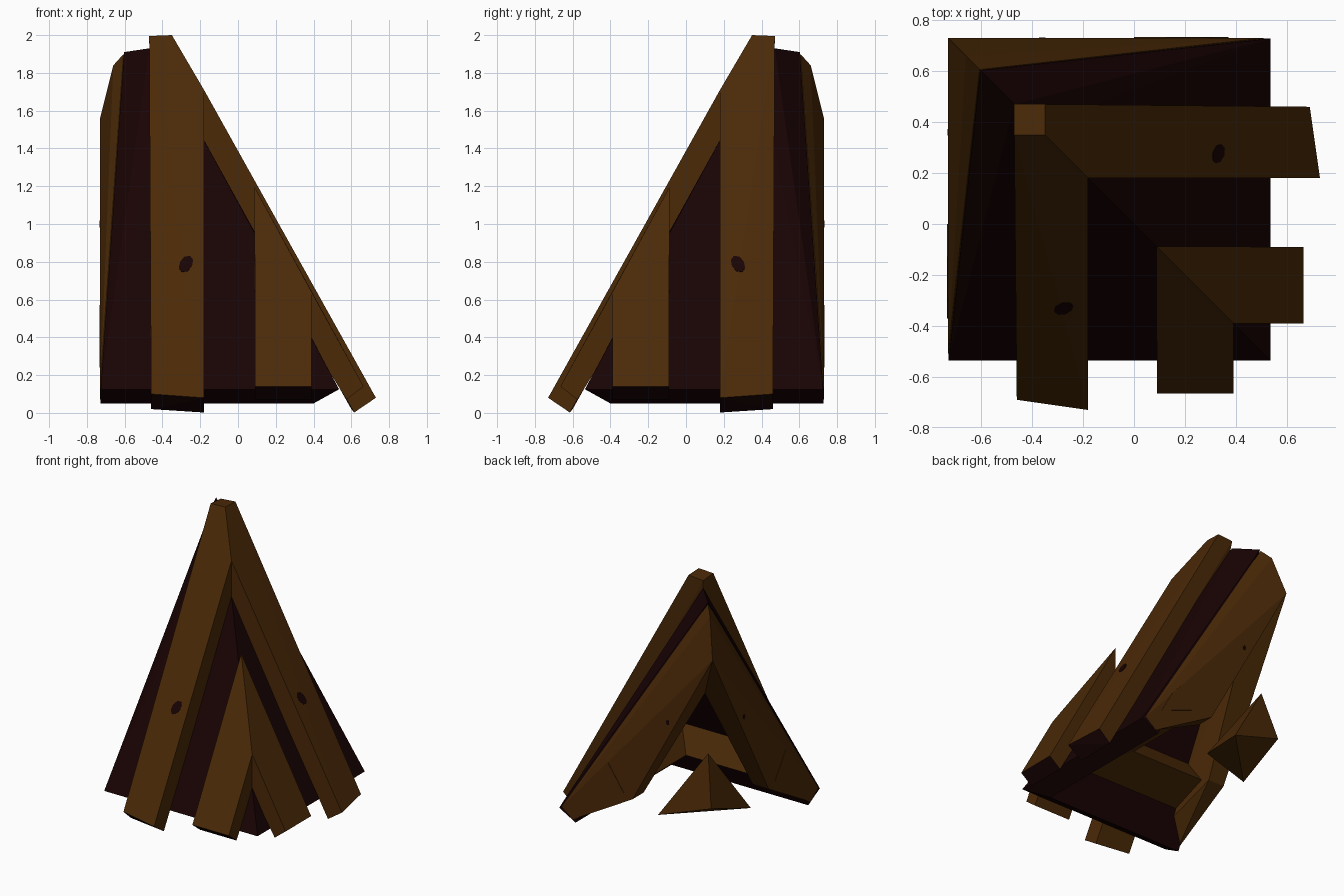
import bpy, bmesh, math
from mathutils import Vector

if "Cube" in bpy.data.objects:
    bpy.data.objects.remove(bpy.data.objects["Cube"])


def material(name, color):
    m = bpy.data.materials.new(name)
    m.diffuse_color = (*color, 1)
    m.use_nodes = True
    m.node_tree.nodes["Principled BSDF"].inputs["Base Color"].default_value = m.diffuse_color
    return m


WOOD = material("brown wood", (0.070, 0.0225, 0.0022))
DARK = material("dark shingle", (0.0095, 0.0007, 0.001))


def hull(name, pts, mat, end_dir=None):
    """Convex solid through the corner points; faces along end_dir turn dark."""
    bm = bmesh.new()
    for p in pts:
        bm.verts.new(p)
    bmesh.ops.remove_doubles(bm, verts=bm.verts, dist=0.0005)
    bmesh.ops.convex_hull(bm, input=bm.verts)
    loose = [v for v in bm.verts if not v.link_faces]
    bmesh.ops.delete(bm, geom=loose, context='VERTS')
    bmesh.ops.dissolve_limit(bm, angle_limit=math.radians(1),
                             verts=bm.verts, edges=bm.edges)
    bmesh.ops.recalc_face_normals(bm, faces=bm.faces)
    bm.normal_update()
    if end_dir:
        for f in bm.faces:
            f.material_index = int(f.normal.dot(Vector(end_dir)) > 0.8)
    me = bpy.data.meshes.new(name)
    me.materials.append(mat)
    me.materials.append(DARK)
    bm.to_mesh(me)
    bm.free()
    ob = bpy.data.objects.new(name, me)
    bpy.context.collection.objects.link(ob)


def both(name, pts, mat, dark_end=False):
    """One part on the front slope and its copy across the hip diagonal."""
    hull("front_" + name, pts, mat, (0, -0.49, -0.87) if dark_end else None)
    hull("side_" + name, [(-y, -x, z) for x, y, z in pts], mat,
         (0.49, 0, -0.87) if dark_end else None)


def mitred(profile):
    """Profile of (y, z, outer x), run along x up to the hip diagonal."""
    return [p for y, z, x0 in profile for p in ((x0, y, z), (-y, y, z))]


def knot(name, centre, normal, up, size):
    """Thin eight-sided knot plate, slanted on its board."""
    c, n = Vector(centre), Vector(normal).normalized()
    u = Vector(up).normalized()
    v = n.cross(u)
    pts = []
    for i in range(8):
        a = i * math.tau / 8
        d, w = size * math.cos(a), 0.65 * size * math.sin(a)
        r = u * (d * 0.9 + w * 0.4) + v * (w * 0.9 - d * 0.4)
        pts += [tuple(c + r + n * 0.004), tuple(c + r - n * 0.004)]
    both(name, pts, DARK)


# Roof slabs meeting at the hip, rolling off towards the open ends
both("roof_slab", mitred([(-0.535, 0.125, -0.727), (-0.085, 0.965, -0.46),
                          (0.18, 1.445, -0.46), (0.47, 1.93, -0.47),
                          (0.603, 1.91, -0.603), (0.55, 1.72, -0.55),
                          (-0.4, 0.05, -0.727)]), DARK)

# Long planks, mitred against each other at the peak
both("long_plank", [
    (-0.46, -0.69, 0.10), (-0.46, -0.60, 0.02),
    (-0.18, -0.73, 0.08), (-0.18, -0.615, 0.002),
    (-0.18, 0.18, 1.71), (-0.18, 0.18, 1.41),
    (-0.35, 0.35, 2.0), (-0.47, 0.35, 1.995),
    (-0.47, 0.47, 1.985), (-0.46, 0.46, 1.90)], WOOD, True)

# Short planks near the low corner
both("short_plank", [
    (0.09, -0.665, 0.14), (0.09, -0.575, 0.07),
    (0.39, -0.665, 0.14), (0.39, -0.575, 0.07),
    (0.088, -0.088, 1.195), (0.088, -0.088, 0.92),
    (0.39, -0.39, 0.64), (0.39, -0.39, 0.37)], WOOD, True)

# Deep boards closing the open ends of the slabs
both("end_board", [
    (-0.606, 0.606, 1.90), (-0.73, -0.51, 0.14),
    (-0.66, 0.66, 1.84), (-0.73, -0.42, 0.07),
    (-0.73, 0.73, 1.56), (-0.73, 0.07, 0.35),
    (-0.52, 0.52, 1.68), (-0.52, 0.52, 1.18),
    (-0.60, -0.40, 0.20), (-0.60, 0.07, 0.35)], WOOD)

# Beams under the eaves
both("eave_beam", mitred([(-0.37, 0.24, -0.733), (0.0, 0.38, -0.733),
                          (-0.13, 0.57, -0.733), (-0.27, 0.42, -0.733)]), WOOD)

# Block low in the open back corner
hull("corner_block", [
    (-0.61, 0.61, 0.79), (-0.69, 0.69, 0.43), (-0.28, 0.73, 0.29),
    (-0.73, 0.28, 0.29), (-0.35, 0.35, 0.34)], WOOD)

# Knots in the long planks and end boards
knot("plank_knot", (-0.275, -0.329, 0.787), (0, -1.78, 1), (0, 1, 1.78), 0.054)
knot("board_knot", (-0.728, 0.36, 1.0), (-1, 0, 0), (0, 0.5, 1), 0.02)
